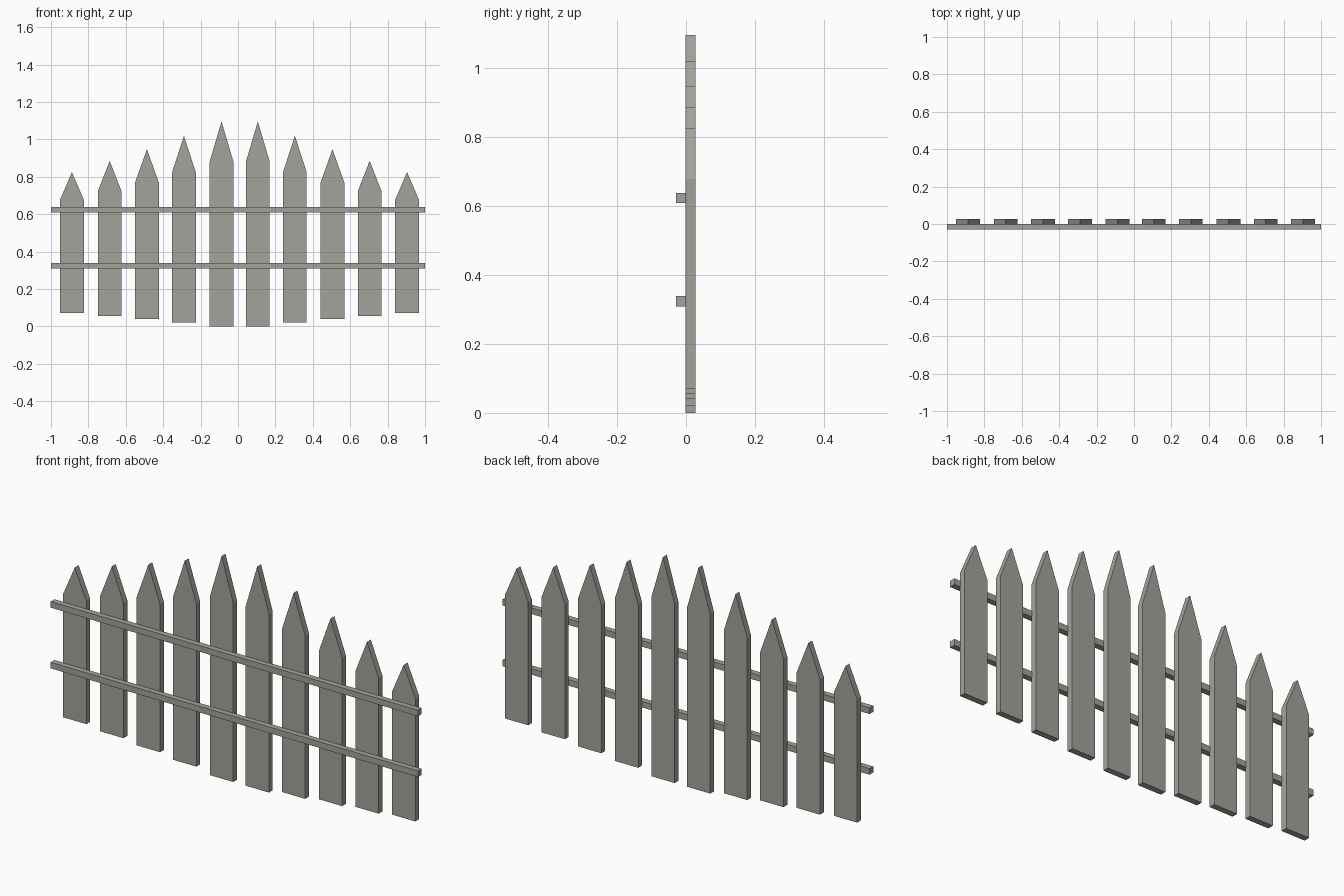
import bpy
import bmesh

if "Cube" in bpy.data.objects:
    bpy.data.objects.remove(bpy.data.objects["Cube"])

grey = bpy.data.materials.new("weathered grey wood")
grey.diffuse_color = (0.37, 0.37, 0.335, 1.0)
grey.use_nodes = True
grey.node_tree.nodes["Principled BSDF"].inputs["Base Color"].default_value = grey.diffuse_color

PICKET_W = 0.127
PICKET_Y = (-0.002, 0.028)
RAIL_Y = (-0.029, 0.0)


def prism(name, outline, y0, y1):
    """Extrude a front-view (x, z) outline from y0 to y1."""
    bm = bmesh.new()
    face = bm.faces.new([bm.verts.new((x, y0, z)) for x, z in outline])
    ext = bmesh.ops.extrude_face_region(bm, geom=[face])
    for v in ext["geom"]:
        if isinstance(v, bmesh.types.BMVert):
            v.co.y = y1
    bmesh.ops.recalc_face_normals(bm, faces=bm.faces)
    mesh = bpy.data.meshes.new(name)
    bm.to_mesh(mesh)
    bm.free()
    mesh.materials.append(grey)
    obj = bpy.data.objects.new(name, mesh)
    bpy.context.collection.objects.link(obj)
    return obj


# Pointed pickets: (bottom, top) from the outer ones to the middle ones
heights = [(0.071, 0.825), (0.056, 0.885), (0.04, 0.947), (0.022, 1.019), (0.0, 1.096)]
centres = [-0.888, -0.686, -0.487, -0.289, -0.088, 0.106, 0.304, 0.505, 0.704, 0.904]
for i, (cx, (low, high)) in enumerate(zip(centres, heights + heights[::-1])):
    shoulder = low + (high - low) * 0.804
    l, r = cx - PICKET_W / 2, cx + PICKET_W / 2
    prism(f"picket_{i + 1}",
          [(l, low), (r, low), (r, shoulder), (cx, high), (l, shoulder)], *PICKET_Y)

# Horizontal rails across the front
for name, z0, z1 in (("lower_rail", 0.309, 0.339), ("upper_rail", 0.608, 0.638)):
    prism(name, [(-1, z0), (1, z0), (1, z1), (-1, z1)], *RAIL_Y)
